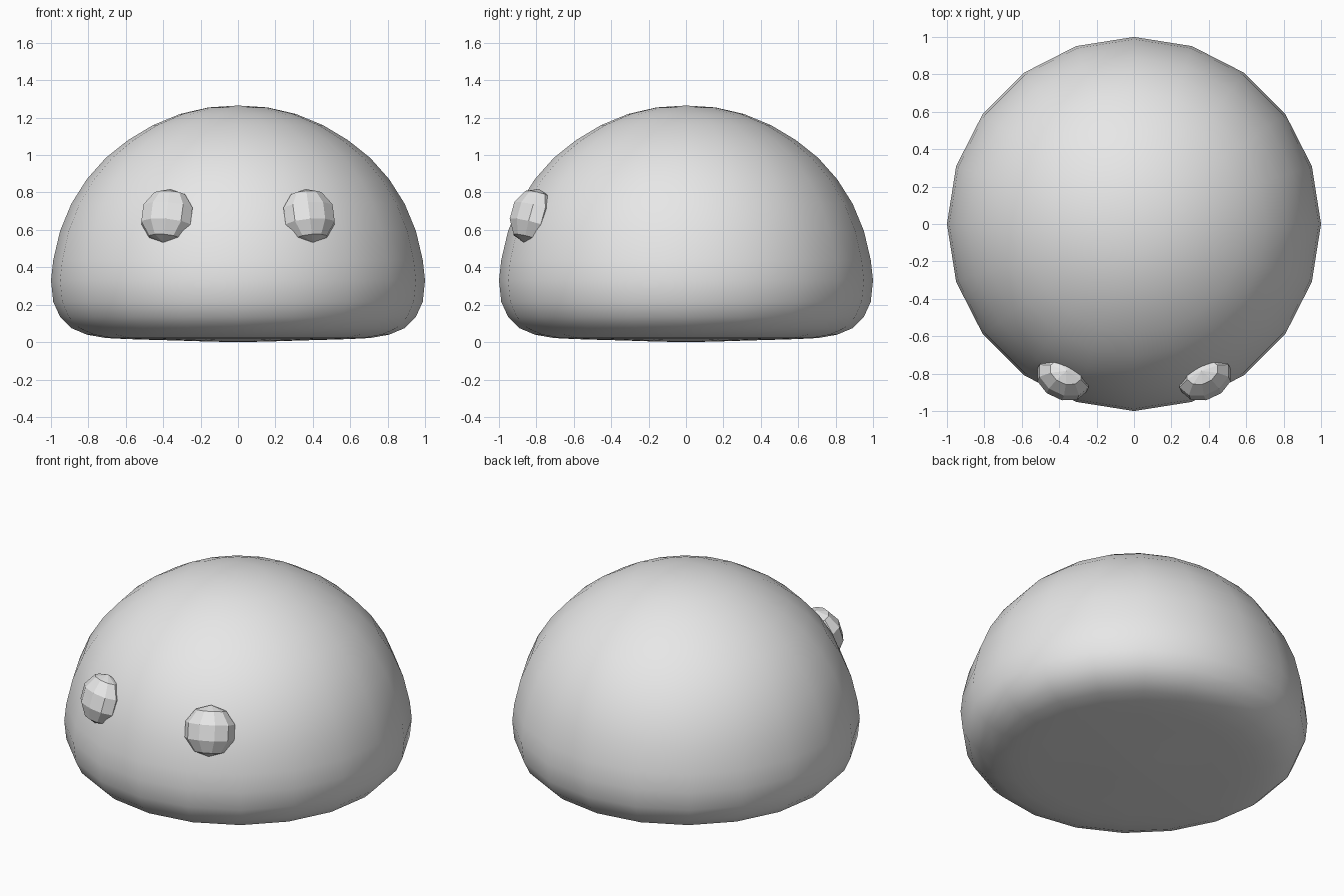
import bpy
import bmesh
import math
from mathutils import Matrix

cube = bpy.data.objects.get("Cube")
if cube:
    bpy.data.objects.remove(cube, do_unlink=True)

# One plain grey for everything
grey = bpy.data.materials.new("plain_grey")
grey.use_nodes = True
GREY = (0.8, 0.8, 0.8, 1.0)
grey.diffuse_color = GREY
grey.node_tree.nodes["Principled BSDF"].inputs["Base Color"].default_value = GREY


def lathe(name, bottom, rings, top, segments, smooth, matrix=Matrix()):
    """Closed round body from (radius, height) rings between two poles."""
    bm = bmesh.new()
    loops = []
    for r, z in rings:
        loops.append([bm.verts.new((r * math.cos(k * math.tau / segments),
                                    r * math.sin(k * math.tau / segments), z))
                      for k in range(segments)])
    low, high = bm.verts.new((0, 0, bottom)), bm.verts.new((0, 0, top))
    for k in range(segments):
        n = (k + 1) % segments
        bm.faces.new((low, loops[0][n], loops[0][k]))
        bm.faces.new((high, loops[-1][k], loops[-1][n]))
        for a, b in zip(loops, loops[1:]):
            bm.faces.new((a[k], a[n], b[n], b[k]))
    for f in bm.faces:
        f.smooth = smooth
    bm.transform(matrix)
    bmesh.ops.recalc_face_normals(bm, faces=bm.faces)
    mesh = bpy.data.meshes.new(name)
    bm.to_mesh(mesh)
    bm.free()
    mesh.materials.append(grey)
    obj = bpy.data.objects.new(name, mesh)
    bpy.context.collection.objects.link(obj)
    return obj


# Body: a ball squashed flat below, rings every nine degrees
heights = [0.003, 0.008, 0.012, 0.016, 0.022, 0.04, 0.075, 0.135, 0.215, 0.33,
           0.44, 0.595, 0.74, 0.87, 0.985, 1.08, 1.16, 1.22, 1.255]
body_rings = [(math.sin(math.radians(9 * (i + 1))), z) for i, z in enumerate(heights)]
lathe("body", 0.0, body_rings, 1.265, 20, True)

# Eyes: flattened faceted balls, turned outward and tilted back
eye_rings = [(math.cos(math.radians(a)), math.sin(math.radians(a)))
             for a in (-54, -18, 18, 54)]
for side, name in ((1, "left_eye"), (-1, "right_eye")):
    place = (Matrix.Translation((side * 0.38, -0.825, 0.675))
             @ Matrix.Rotation(side * math.radians(25), 4, 'Z')
             @ Matrix.Rotation(math.radians(-17), 4, 'X')
             @ Matrix.Diagonal((0.152, 0.11, 0.15, 1)))
    lathe(name, -1.0, eye_rings, 1.0, 10, False, place)
